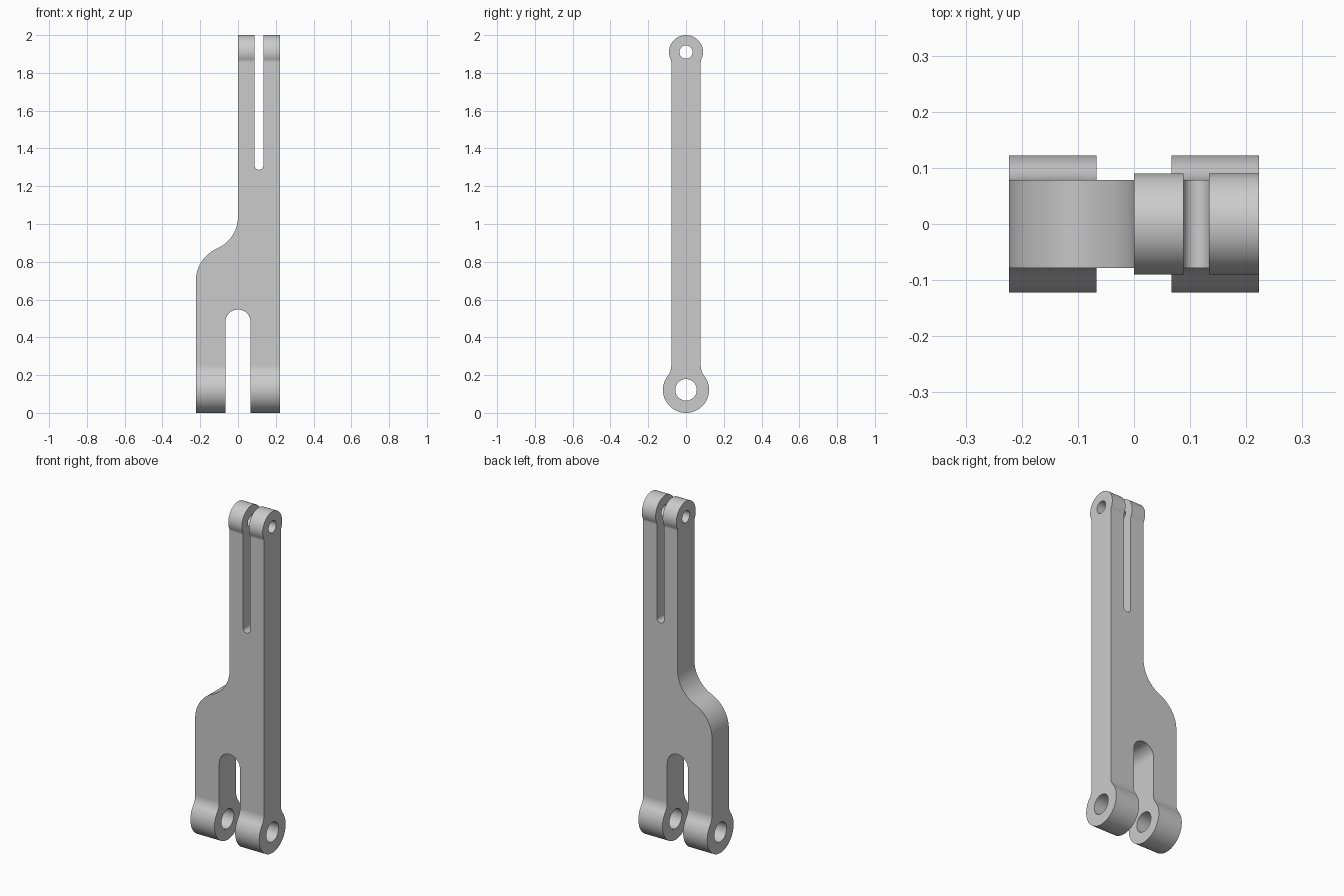
import bpy, bmesh
from math import sin, cos, pi, acos, atan2, sqrt, radians
from mathutils import Vector

cube = bpy.data.objects.get("Cube")
if cube:
    bpy.data.objects.remove(cube, do_unlink=True)

metal = bpy.data.materials.new("light grey metal")
metal.use_nodes = True
grey = (0.6, 0.6, 0.6, 1)
metal.diffuse_color = grey
metal.node_tree.nodes["Principled BSDF"].inputs["Base Color"].default_value = grey


def arc(cx, cz, r, start, end, steps=24):
    """Points along a circular arc, angles in radians."""
    return [(cx + r * cos(start + (end - start) * i / steps),
             cz + r * sin(start + (end - start) * i / steps)) for i in range(steps + 1)]


def prism(name, outline, axis, half=0.3):
    """Extrude a closed outline symmetrically along the x or y axis."""
    bm = bmesh.new()
    place = (lambda p: (-half, p[0], p[1])) if axis == "x" else (lambda p: (p[0], -half, p[1]))
    face = bm.faces.new([bm.verts.new(place(p)) for p in outline])
    grown = bmesh.ops.extrude_face_region(bm, geom=[face])
    moved = [g for g in grown["geom"] if isinstance(g, bmesh.types.BMVert)]
    shift = Vector((2 * half, 0, 0)) if axis == "x" else Vector((0, 2 * half, 0))
    bmesh.ops.translate(bm, verts=moved, vec=shift)
    bmesh.ops.remove_doubles(bm, verts=bm.verts, dist=1e-5)
    bmesh.ops.recalc_face_normals(bm, faces=bm.faces)
    mesh = bpy.data.meshes.new(name)
    bm.to_mesh(mesh)
    bm.free()
    mesh.materials.append(metal)
    obj = bpy.data.objects.new(name, mesh)
    bpy.context.collection.objects.link(obj)
    return obj


def combine(target, tool, operation):
    """Apply a boolean and discard the tool."""
    tool.hide_render = True
    mod = target.modifiers.new("shape", "BOOLEAN")
    mod.operation, mod.solver, mod.object = operation, "EXACT", tool
    bpy.context.view_layer.objects.active = target
    bpy.ops.object.modifier_apply(modifier=mod.name)
    bpy.data.objects.remove(tool, do_unlink=True)


# Side outline: bar with a filleted round eye at each end
BAR = 0.078
LOW_Z, LOW_R = 0.122, 0.122
TOP_Z, TOP_R = 1.91, 0.09


def fillet(eye_r, rise):
    """Radius of the fillet blending an eye into the bar, and its contact angle."""
    r = (BAR ** 2 + rise ** 2 - eye_r ** 2) / (2 * (eye_r - BAR))
    return r, atan2(rise, BAR + r)


low_f, low_a = fillet(LOW_R, 0.128)
top_f, top_a = fillet(TOP_R, 0.055)
half_side = arc(0, LOW_Z, LOW_R, -pi / 2, low_a, 40)
half_side += arc(BAR + low_f, LOW_Z + 0.128, low_f, pi + low_a, pi, 12)[1:]
half_side += arc(BAR + top_f, TOP_Z - 0.055, top_f, pi, pi - top_a, 8)
half_side += arc(0, TOP_Z, TOP_R, -top_a, pi / 2, 40)[1:]
side = half_side + [(-y, z) for y, z in reversed(half_side[1:-1])]
link = prism("forked_link_arm", side, "x")

# Front outline: wide lower fork stepping to a narrow upper bar
EDGE = 0.223
BEND, SWEEP = 0.185, acos(1 - EDGE / 2 / 0.185)
START = 0.70
END = START + 2 * BEND * sin(SWEEP)
front = [(-EDGE, -0.1), (EDGE, -0.1), (EDGE, 2.1), (0, 2.1)]
front += arc(-BEND, END, BEND, 0, -SWEEP)
front += arc(BEND - EDGE, START, BEND, pi - SWEEP, pi)[1:]
combine(link, prism("front_outline", front, "y"), "INTERSECT")

# Round-ended slots that form the two forks
lower_slot = [(-0.067, -0.2), (0.067, -0.2)] + arc(0, 0.48, 0.067, 0, pi, 32)
combine(link, prism("lower_slot", lower_slot, "y"), "DIFFERENCE")
upper_slot = arc(0.111, 1.31, 0.023, pi, 2 * pi, 24) + [(0.134, 2.2), (0.088, 2.2)]
combine(link, prism("upper_slot", upper_slot, "y"), "DIFFERENCE")

# Pin holes through the eyes
for name, z, r in (("lower_pin_hole", LOW_Z, 0.057), ("upper_pin_hole", TOP_Z, 0.035)):
    combine(link, prism(name, arc(0, z, r, 0, 2 * pi, 48)[:-1], "x"), "DIFFERENCE")

# Smooth curved surfaces, crisp edges
bpy.ops.object.select_all(action="DESELECT")
link.select_set(True)
bpy.context.view_layer.objects.active = link
bpy.ops.object.shade_smooth_by_angle(angle=radians(30))
weighted = link.modifiers.new("flat faces", "WEIGHTED_NORMAL")
weighted.keep_sharp = True
